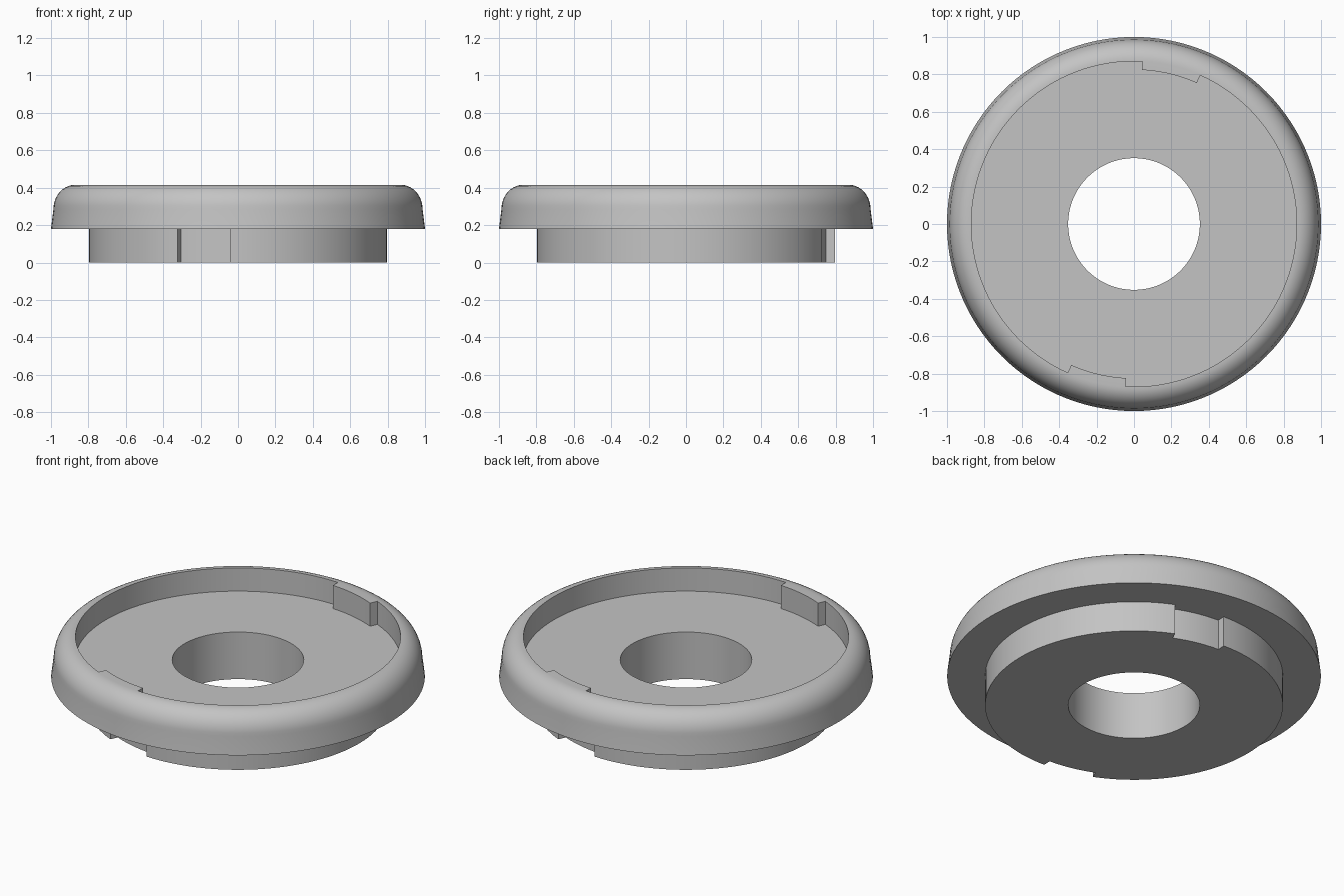
import bpy, bmesh
from math import radians, cos, sin, pi

if "Cube" in bpy.data.objects:
    bpy.data.objects.remove(bpy.data.objects["Cube"], do_unlink=True)

HOLE, FLOOR, LIP, TOP = 0.352, 0.278, 0.18, 0.415
KEY_START, KEY_END, STEP = 66, 87, 3


def section(keyed):
    """Closed ring cross-section; a keyed one has the tooth and the notch."""
    boss = 0.75 if keyed else 0.797
    recess = 0.825 if keyed else 0.87
    fillet = [(0.873 + 0.114 * cos(a), 0.285 + 0.13 * sin(a))
              for a in (i * pi / 20 for i in range(11))]
    return ([(HOLE, 0), (boss, 0), (boss, LIP), (1, LIP)] + fillet
            + [(recess, TOP), (recess, FLOOR), (HOLE, FLOOR)])


# Sweep plan: a keyed sector and a plain sector, repeated on the far side
columns = []
for half in (0, 180):
    for first, last, keyed in ((KEY_START, KEY_END, True),
                               (KEY_END, KEY_START + 180, False)):
        columns += [(half + a, keyed) for a in range(first, last + 1, STEP)]

# Sweep the section around z; doubled angles make the tooth and notch ends
bm = bmesh.new()
rings = []
for degrees, keyed in columns:
    a = radians(degrees)
    rings.append([bm.verts.new((r * cos(a), r * sin(a), z))
                  for r, z in section(keyed)])
for i, ring in enumerate(rings):
    following = rings[(i + 1) % len(rings)]
    for j in range(len(ring)):
        k = (j + 1) % len(ring)
        bm.faces.new((ring[j], following[j], following[k], ring[k]))

# Drop the empty faces where the section does not change
empty = [f for f in bm.faces if f.calc_area() < 1e-6]
bmesh.ops.delete(bm, geom=empty, context="FACES")
bmesh.ops.remove_doubles(bm, verts=bm.verts, dist=1e-5)
bmesh.ops.recalc_face_normals(bm, faces=bm.faces)

mesh = bpy.data.meshes.new("locking_ring")
bm.to_mesh(mesh)
bm.free()
ring_obj = bpy.data.objects.new("locking_ring", mesh)
bpy.context.collection.objects.link(ring_obj)

# Plain grey
grey = bpy.data.materials.new("grey")
grey.use_nodes = True
colour = (0.55, 0.55, 0.55, 1)
grey.diffuse_color = colour
grey.node_tree.nodes["Principled BSDF"].inputs["Base Color"].default_value = colour
mesh.materials.append(grey)

# Smooth curves, crisp edges
bpy.ops.object.select_all(action="DESELECT")
ring_obj.select_set(True)
bpy.context.view_layer.objects.active = ring_obj
bpy.ops.object.shade_smooth_by_angle(angle=radians(30))
